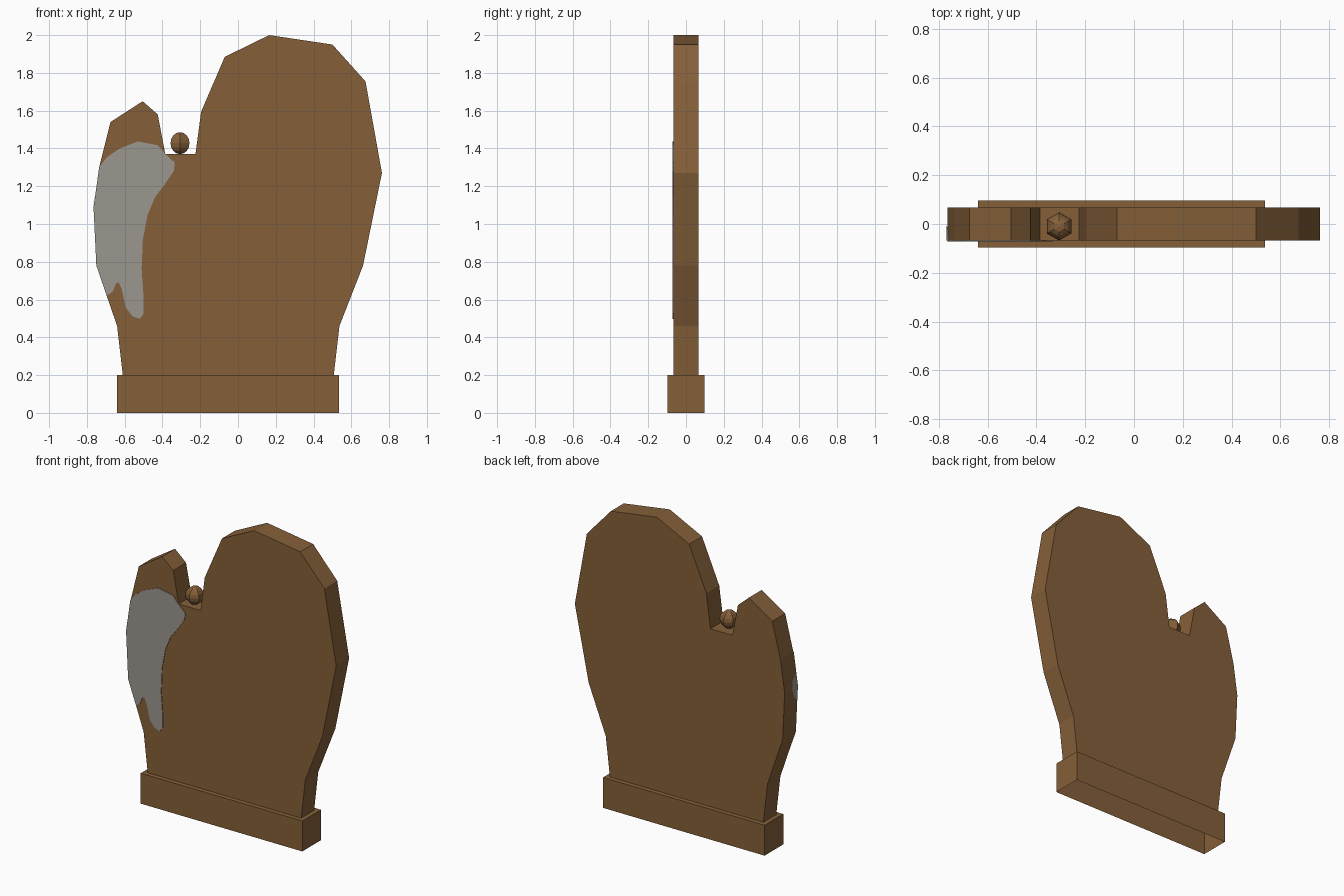
import bpy, bmesh, math
from mathutils import Matrix

if "Cube" in bpy.data.objects:
    bpy.data.objects.remove(bpy.data.objects["Cube"])


def material(name, rgb):
    m = bpy.data.materials.new(name)
    m.diffuse_color = (*rgb, 1)
    m.use_nodes = True
    m.node_tree.nodes["Principled BSDF"].inputs["Base Color"].default_value = m.diffuse_color
    return m


BROWN = material("brown wood", (0.235, 0.117, 0.041))
GREY = material("grey patch", (0.33, 0.305, 0.272))


def finish(name, bm, mat):
    me = bpy.data.meshes.new(name)
    bm.to_mesh(me)
    bm.free()
    me.materials.append(mat)
    ob = bpy.data.objects.new(name, me)
    bpy.context.collection.objects.link(ob)
    return ob


def prism(name, outline, y0, y1, mat):
    """Extrude an x-z outline from y0 (front) to y1 (back)."""
    bm = bmesh.new()
    face = bm.faces.new([bm.verts.new((x, y0, z)) for x, z in outline])
    ext = bmesh.ops.extrude_face_region(bm, geom=[face], use_keep_orig=True)
    for v in ext["geom"]:
        if isinstance(v, bmesh.types.BMVert):
            v.co.y = y1
    bmesh.ops.recalc_face_normals(bm, faces=bm.faces[:])
    return finish(name, bm, mat)


# Mitten-shaped board
D = 0.067
mitten = [(-.61, .2), (-.64, .46), (-.75, .78), (-.765, 1.09), (-.735, 1.30),
          (-.675, 1.54), (-.505, 1.65), (-.425, 1.58), (-.385, 1.37),
          (-.225, 1.37), (-.195, 1.595), (-.07, 1.885), (.165, 2.0),
          (.5, 1.95), (.675, 1.755), (.762, 1.27), (.662, .78),
          (.537, .46), (.507, .2)]
prism("mitten_board", mitten, -D, D, BROWN)

# Cuff: box open underneath
bm = bmesh.new()
bmesh.ops.create_cube(bm, size=1, matrix=Matrix.Translation((-.052, 0, .1))
                      @ Matrix.Diagonal((1.176, .194, .2, 1)))
bmesh.ops.delete(bm, geom=[f for f in bm.faces if f.normal.z < -.5], context='FACES_ONLY')
finish("cuff", bm, BROWN)

# Small ball in the thumb notch
bm = bmesh.new()
bmesh.ops.create_uvsphere(bm, u_segments=6, v_segments=8, radius=.058,
                          matrix=Matrix.Translation((-.307, -.01, 1.428)))
finish("notch_ball", bm, BROWN)

# Grey patch on the front of the thumb
patch = [(-.735, 1.30), (-.695, 1.353), (-.626, 1.40), (-.53, 1.437),
         (-.425, 1.417), (-.388, 1.375), (-.335, 1.325), (-.34, 1.28),
         (-.388, 1.21), (-.44, 1.14), (-.478, 1.05), (-.504, .917),
         (-.51, .76), (-.499, .6), (-.499, .525), (-.52, .498),
         (-.557, .51), (-.594, .557), (-.615, .652), (-.631, .69),
         (-.647, .684), (-.663, .642), (-.693, .622), (-.75, .78), (-.765, 1.09)]
prism("thumb_patch", patch, -D - .004, -D + .001, GREY)

# Patch spilling a little round the outer edge
bm = bmesh.new()
X = -.768
low = [(X + .005, -D, .99), (X, -D, 1.09), (X, -D + .06, 1.09), (X + .003, -D + .04, 1.03)]
high = [(X, -D, 1.09), (X + .0115, -D, 1.17), (X + .007, -D + .045, 1.14), (X, -D + .06, 1.09)]
for quad in (low, high):
    f = bm.faces.new([bm.verts.new(p) for p in quad])
    f.normal_update()
    if f.normal.x > 0:
        f.normal_flip()
finish("edge_patch", bm, GREY)
